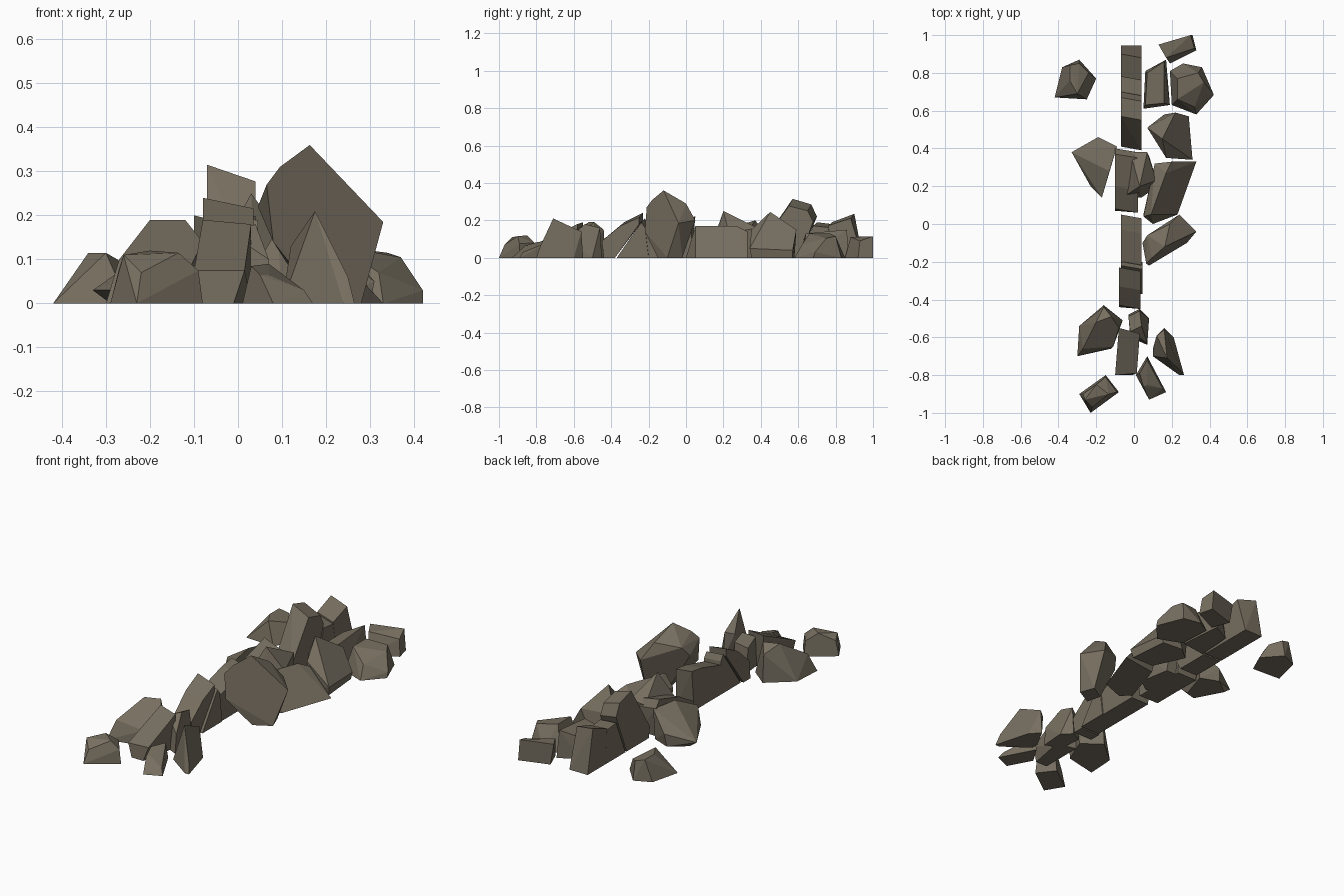
import bpy, bmesh

stone = bpy.data.materials.new("brown grey stone")
stone.diffuse_color = (0.18, 0.155, 0.115, 1)


def hull(name, points):
    """Flat-faced convex stone around a few corner points."""
    bm = bmesh.new()
    for p in points:
        bm.verts.new(p)
    res = bmesh.ops.convex_hull(bm, input=bm.verts[:])
    junk = {g for g in res["geom_interior"] + res["geom_unused"]
            if isinstance(g, bmesh.types.BMVert)}
    bmesh.ops.delete(bm, geom=list(junk), context='VERTS')
    bmesh.ops.dissolve_limit(bm, angle_limit=0.15, verts=bm.verts[:], edges=bm.edges[:])
    bmesh.ops.recalc_face_normals(bm, faces=bm.faces[:])
    me = bpy.data.meshes.new(name)
    bm.to_mesh(me)
    bm.free()
    me.materials.append(stone)
    bpy.context.collection.objects.link(bpy.data.objects.new(name, me))


def rock(name, foot, top):
    """Fallen rock: outline on the ground plus raised corners."""
    hull(name, [(x, y, 0) for x, y in foot] + top)


def wall_stone(name, profile, left=-0.07, right=0.04, drop=0.9):
    """Broken wall stone: side profile (y, z) extruded across the wall, lower on the right."""
    hull(name, [(left, y, z) for y, z in profile]
         + [(right, y - 0.02 * (z > 0), z * drop) for y, z in profile])


# Broken wall, front to back
wall_stone("wall_stone_1", [(-.44, 0), (-.43, .1), (-.33, .19), (-.23, .24), (-.23, .2), (-.38, 0)], -.08, .035)
wall_stone("wall_stone_2", [(-.37, 0), (-.22, .21), (-.2, .18), (-.2, 0)], -.07, .045)
wall_stone("wall_stone_3", [(-.2, 0), (-.2, .16), (-.03, .21), (.05, .22), (.03, 0)])
wall_stone("wall_stone_4", [(.07, 0), (.08, .08), (.2, .15), (.37, .2), (.4, .16), (.38, 0)], -.1, .02, .85)
wall_stone("wall_stone_5", [(.42, 0), (.41, .06), (.57, .315), (.67, .285), (.7, .22), (.61, 0)], -.07, .04, .88)
wall_stone("wall_stone_6", [(.62, 0), (.7, .19), (.78, .18), (.79, 0)])
wall_stone("wall_stone_7", [(.79, 0), (.78, .19), (.9, .235), (.92, .13), (.945, 0)])

# Rocks on the right side
rock("back_rock", [(.15, .95), (.31, 1), (.33, .92), (.19, .85)],
     [(.13, .95, .115), (.3, 1, .115), (.32, .93, .09), (.17, .88, .11)])
rock("back_slab", [(.06, .81), (.17, .87), (.19, .63), (.05, .61)],
     [(.07, .8, .11), (.16, .86, .15), (.16, .64, .13), (.06, .63, .1)])
rock("right_boulder", [(.19, .81), (.26, .85), (.36, .83), (.42, .68), (.33, .58), (.2, .63)],
     [(.23, .77, .13), (.34, .8, .115), (.37, .75, .105), (.42, .69, .03), (.23, .66, .13), (.32, .62, .07)])
rock("right_block", [(.09, .52), (.16, .58), (.28, .57), (.3, .35), (.17, .35)],
     [(.07, .51, .12), (.15, .45, .245), (.17, .35, .15), (.22, .59, .15), (.29, .57, .04), (.31, .34, .05)])
rock("right_slab", [(.05, .05), (.1, .0), (.23, .05), (.33, .33), (.13, .3)],
     [(.11, .32, .13), (.2, .33, .14), (.17, .27, .17), (.09, .05, .17), (.05, .04, .1)])
rock("tall_slab", [(.19, -.15), (.28, -.1), (.25, -.02), (.17, -.07)],
     [(.163, -.12, .36), (.095, -.18, .31), (.065, -.21, .27), (.08, -.22, .14), (.33, -.04, .185),
      (.045, -.1, .22), (.07, -.06, .27), (.24, .05, .2), (.19, .0, .29)])
rock("leaning_shard", [(-.03, .15), (.04, .14), (.11, .19), (.08, .36), (-.02, .36)],
     [(-.02, .38, .15), (.07, .38, .16), (.03, .2, .25), (.12, .23, .13), (-.06, .14, .08)])

# Rocks on the left side
rock("back_left_rock", [(-.42, .67), (-.38, .83), (-.29, .87), (-.2, .77), (-.25, .66)],
     [(-.34, .84, .115), (-.29, .85, .1), (-.34, .76, .115), (-.3, .69, .115), (-.24, .8, .08)])
rock("left_boulder", [(-.29, .38), (-.2, .45), (-.1, .41), (-.15, .25), (-.21, .23)],
     [(-.33, .38, .03), (-.19, .46, .07), (-.09, .41, .16), (-.13, .28, .17), (-.17, .14, .1), (-.23, .2, .03)])

# Rubble at the front end
rock("front_left_boulder", [(-.3, -.7), (-.29, -.54), (-.16, -.43), (-.06, -.51), (-.12, -.66)],
     [(-.27, -.66, .1), (-.2, -.52, .19), (-.12, -.49, .19), (-.08, -.55, .14), (-.11, -.65, .08), (-.16, -.44, .15)])
rock("small_stone", [(-.03, -.48), (.03, -.45), (.08, -.5), (.07, -.64), (-.02, -.6)],
     [(-.03, -.49, .13), (.03, -.46, .16), (.04, -.54, .18), (.07, -.63, .1), (-.02, -.57, .16)])
rock("front_wedge", [(-.08, -.8), (-.01, -.8), (.03, -.59), (-.08, -.56)],
     [(-.1, -.8, .075), (.015, -.79, .075), (.03, -.58, .18), (-.08, -.55, .19)])
rock("front_right_shard", [(.1, -.66), (.16, -.55), (.21, -.6), (.265, -.8), (.24, -.8), (.1, -.7)],
     [(.175, -.71, .21), (.12, -.59, .13), (.16, -.56, .14), (.25, -.78, .06)])
rock("front_stone", [(.01, -.8), (.07, -.7), (.17, -.89), (.08, -.93)],
     [(.03, -.79, .085), (.07, -.72, .09), (.07, -.85, .065), (.15, -.87, .03), (.05, -.86, .065)])
rock("front_corner_stone", [(-.29, -.9), (-.15, -.8), (-.08, -.89), (-.23, -1)],
     [(-.27, -.9, .08), (-.26, -.93, .11), (-.2, -.85, .12), (-.135, -.9, .115), (-.09, -.89, .075), (-.15, -.81, .08),
      (-.22, -.97, .07)])
